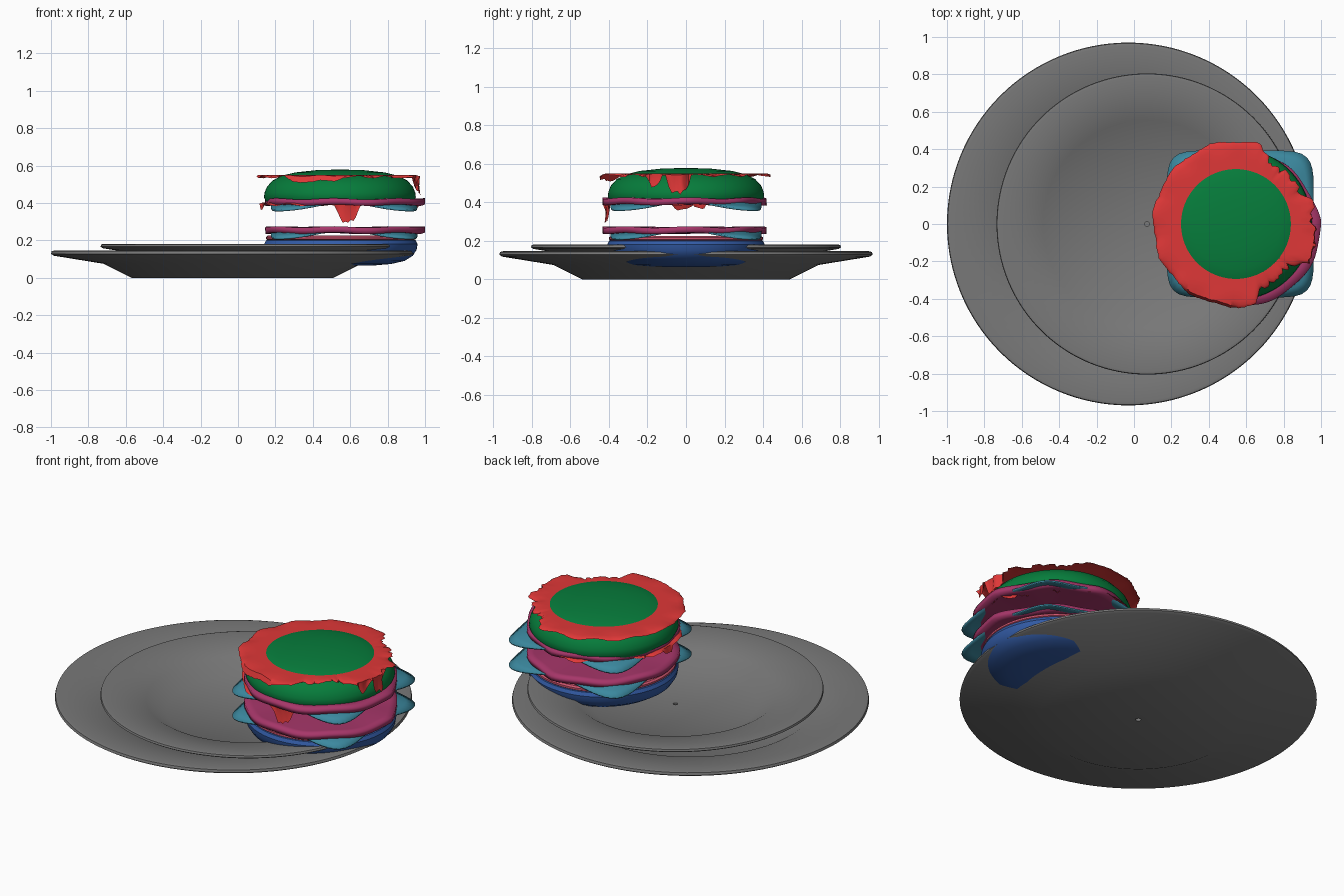
import bpy, bmesh, math, random
from math import sin, cos, pi, radians
from mathutils import Vector

random.seed(4)
cube = bpy.data.objects.get("Cube")
if cube:
    bpy.data.objects.remove(cube, do_unlink=True)


def material(name, rgb):
    m = bpy.data.materials.new(name)
    m.use_nodes = True
    colour = [(c / 255) ** 2.2 for c in rgb] + [1]
    m.diffuse_color = colour
    m.node_tree.nodes["Principled BSDF"].inputs["Base Color"].default_value = colour
    return m


GREY = material("plate grey", (120, 120, 120))
BLUE = material("lower bun blue", (54, 92, 165))
CORAL = material("patty coral", (205, 85, 110))
PLUM = material("slice plum", (165, 57, 105))
TEAL = material("cheese teal", (62, 136, 158))
RED = material("lettuce red", (222, 58, 58))
GREEN = material("upper bun green", (15, 124, 62))


def finish(name, bm, mat, thickness=0, angle=35):
    bmesh.ops.remove_doubles(bm, verts=bm.verts, dist=0.0001)
    bmesh.ops.recalc_face_normals(bm, faces=bm.faces)
    me = bpy.data.meshes.new(name)
    bm.to_mesh(me)
    bm.free()
    me.materials.append(mat)
    ob = bpy.data.objects.new(name, me)
    bpy.context.collection.objects.link(ob)
    if thickness:
        mod = ob.modifiers.new("thickness", "SOLIDIFY")
        mod.thickness, mod.offset = thickness, 0
    bpy.ops.object.select_all(action="DESELECT")
    ob.select_set(True)
    bpy.context.view_layer.objects.active = ob
    bpy.ops.object.shade_smooth_by_angle(angle=radians(angle))
    return ob


def lathe(name, profile, centre, mat, closed=False, n=96):
    """Spin a (radius, height) profile about a vertical axis."""
    bm = bmesh.new()
    pts = profile + profile[:1] if closed else profile
    vs = [bm.verts.new((r, 0, z)) for r, z in pts]
    es = [bm.edges.new(p) for p in zip(vs, vs[1:])]
    bmesh.ops.spin(bm, geom=vs + es, cent=(0, 0, 0), axis=(0, 0, 1),
                   angle=2 * pi, steps=n)
    bmesh.ops.translate(bm, verts=bm.verts, vec=centre)
    return finish(name, bm, mat)


def sheet(name, centre, point, mat, thickness=0, n=96, rings=10):
    """Round sheet whose point(angle, t) gives radius and height at fraction t."""
    bm = bmesh.new()
    rows = []
    for j in range(rings + 1):
        row = []
        for i in range(n):
            a = 2 * pi * i / n
            r, z = point(a, j / rings)
            row.append(bm.verts.new(Vector(centre) + Vector((r * cos(a), r * sin(a), z))))
        rows.append(row)
    for lo, hi in zip(rows, rows[1:]):
        for i in range(n):
            k = (i + 1) % n
            bm.faces.new((lo[i], hi[i], hi[k], lo[k]))
    return finish(name, bm, mat, thickness, 50)


def bump(a, middle, width):
    """Smooth 0..1 hump around an angle in degrees."""
    d = (math.degrees(a) - middle + 180) % 360 - 180
    return max(0, 1 - (d / width) ** 4)


# Two stacked plates sharing one section
PLATE = [(0.015, 0), (0.54, 0), (0.69, 0.075), (0.955, 0.118), (0.97, 0.128),
         (0.966, 0.142), (0.95, 0.146), (0.67, 0.1), (0.54, 0.022), (0.015, 0.022)]
for name, x, z, k in (("lower_plate", -0.03, 0, 1), ("upper_plate", 0.07, 0.06, 0.83)):
    lathe(name, [(r * k, h * k) for r, h in PLATE], (x, 0, z), GREY, True, 128)

# Buns and patty
lathe("lower_bun", [(0, 0.063), (0.18, 0.066), (0.27, 0.074), (0.34, 0.09), (0.385, 0.118),
                    (0.405, 0.15), (0.41, 0.18), (0.4, 0.2), (0.38, 0.208), (0, 0.208)],
      (0.55, 0, 0), BLUE)
lathe("patty", [(0, 0.2), (0.39, 0.2), (0.4, 0.207), (0.4, 0.218), (0.39, 0.226), (0, 0.226)],
      (0.55, 0, 0), CORAL)
lathe("upper_bun", [(0, 0.392), (0.37, 0.392), (0.395, 0.405), (0.406, 0.43), (0.403, 0.455),
                    (0.39, 0.487), (0.36, 0.52), (0.31, 0.546), (0.24, 0.563),
                    (0.13, 0.575), (0, 0.579)], (0.545, 0, 0), GREEN)


# Slices with a gently wavy rim
def slice_point(a, t):
    r = 0.426 - 0.022 * bump(a, 45, 40) + 0.004 * sin(9 * a)
    return r * t, 0.004 * sin(7 * a + 1) * t ** 3


# Square cheese with rounded, drooping corners
def cheese_point(a, t):
    r = 0.392 / (abs(cos(a)) ** 7 + abs(sin(a)) ** 7) ** (1 / 7)
    corner = abs(sin(2 * a)) ** 2
    droop = 0.046 * corner * max(0, (t - 0.7) / 0.3) ** 1.4
    return r * t, -droop


for label, z in (("lower", 0.255), ("upper", 0.405)):
    sheet(label + "_slice", (0.573, -0.012, z), slice_point, PLUM, 0.033)
    sheet(label + "_cheese", (0.568, 0, z), cheese_point, TEAL, 0.009)

# Ragged lettuce leaves; flaps are (angle, half width, drop)
N = 180
jag = [random.uniform(-1, 1) for _ in range(N)]


def lettuce(name, z, reach, notches, flaps):
    def point(a, t):
        torn = max(bump(a, m, w) for m, w, d in notches)
        depth = max(bump(a, m, w) * d for m, w, d in notches)
        rough = jag[round(a * N / (2 * pi)) % N]
        drop = max(bump(a, m, w) * d for m, w, d in flaps)
        edge = max(0, (t - 0.75) / 0.25)
        r = reach - depth + 0.006 * sin(11 * a) + (0.003 + 0.014 * torn) * rough
        height = 0.006 * sin(13 * a) * edge - 0.012 * edge ** 2
        if t > 0.9:
            fall = (t - 0.9) / 0.1
            height -= drop * fall * (1 + 0.12 * rough)
            r = (r - 0.01) if drop > 0.03 else r
            return r * (0.97 + 0.03 * fall), height
        return r * t / 0.9 * 0.97, height
    return sheet(name, (0.545, 0, z), point, RED, 0, N, 20)


lettuce("top_lettuce", 0.55, 0.443, [(45, 28, 0.065), (-52, 24, 0.085), (8, 10, 0.03)],
        [(-5, 9, 0.085), (250, 22, 0.025), (-22, 5, 0.06)])
lettuce("middle_lettuce", 0.402, 0.425, [(45, 40, 0.07), (-45, 25, 0.07), (135, 30, 0.03)],
        [(-84, 9, 0.085), (182, 8, 0.025), (10, 6, 0.025)])
